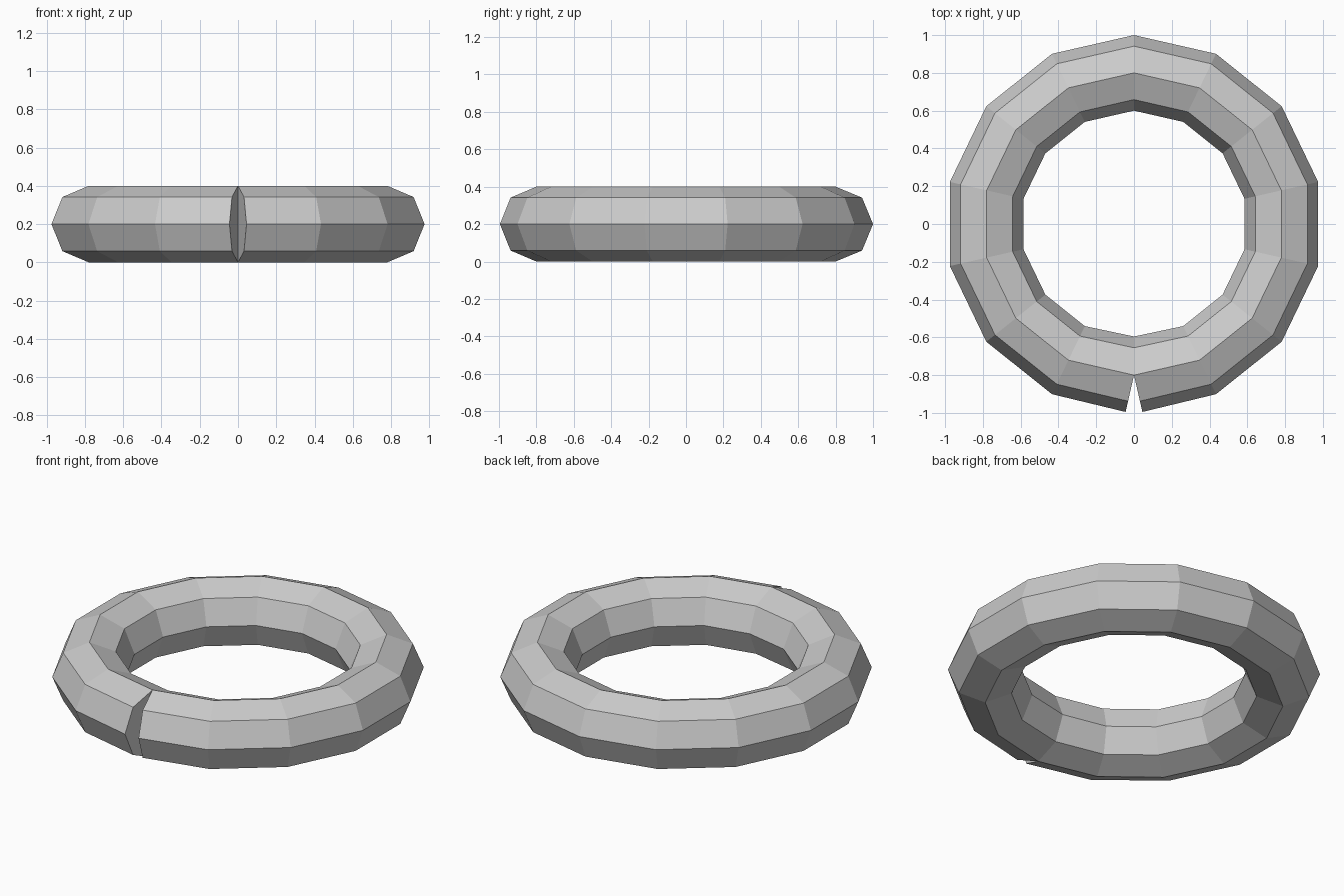
import bpy, bmesh
from math import pi, cos, sin

if "Cube" in bpy.data.objects:
    bpy.data.objects.remove(bpy.data.objects["Cube"])

SEGMENTS, SIDES = 14, 8
MAJOR, MINOR = 0.8, 0.2
step = 2 * pi / SEGMENTS

bm = bmesh.new()

# Octagonal cross-sections swept around an open loop; the two end sections
# stand square to their last segment, which leaves the wedge notch in front
sections = []
for i in range(SEGMENTS + 1):
    a = -pi / 2 + i * step
    facing = a + (step / 2 if i == 0 else -step / 2 if i == SEGMENTS else 0)
    ring = []
    for j in range(SIDES):
        t = 2 * pi * j / SIDES
        r = MINOR * cos(t)
        ring.append(bm.verts.new((MAJOR * cos(a) + r * cos(facing),
                                  MAJOR * sin(a) + r * sin(facing),
                                  MINOR + MINOR * sin(t))))
    sections.append(ring)

# Side faces
for p, q in zip(sections, sections[1:]):
    for j in range(SIDES):
        k = (j + 1) % SIDES
        bm.faces.new((p[j], q[j], q[k], p[k]))

# End caps
bm.faces.new(sections[0])
bm.faces.new(sections[-1][::-1])
bmesh.ops.recalc_face_normals(bm, faces=bm.faces)

mesh = bpy.data.meshes.new("split_ring")
bm.to_mesh(mesh)
bm.free()
ring_obj = bpy.data.objects.new("split_ring", mesh)
bpy.context.collection.objects.link(ring_obj)
